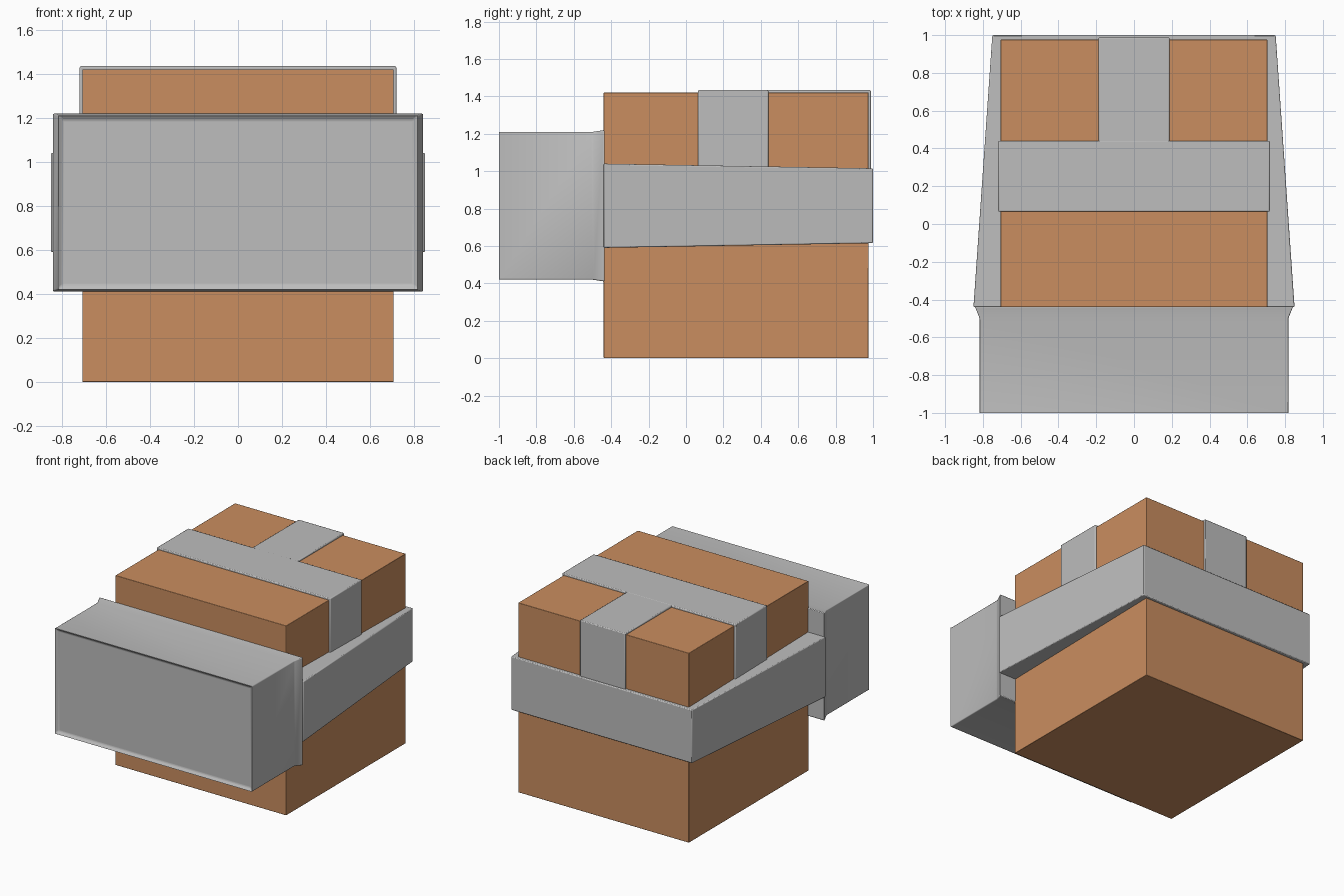
import bpy, bmesh

if "Cube" in bpy.data.objects:
    bpy.data.objects.remove(bpy.data.objects["Cube"])


def material(name, rgb):
    m = bpy.data.materials.new(name)
    m.diffuse_color = (*rgb, 1)
    m.use_nodes = True
    m.node_tree.nodes["Principled BSDF"].inputs["Base Color"].default_value = m.diffuse_color
    return m


GREY = material("strap grey", (0.51, 0.51, 0.51))
ORANGE = material("head orange", (0.59, 0.27, 0.115))


def loft(name, sections, mat, bevel=0.006):
    """Solid through rectangles (y, half_width, z_low, z_high), front to back."""
    bm = bmesh.new()
    rings = [[bm.verts.new(p) for p in ((-w, y, a), (w, y, a), (w, y, b), (-w, y, b))]
             for y, w, a, b in sections]
    front = bm.faces.new(rings[0])
    bm.faces.new(rings[-1][::-1])
    for r, s in zip(rings, rings[1:]):
        for i in range(4):
            j = (i + 1) % 4
            bm.faces.new((r[i], s[i], s[j], r[j]))
    # optional recessed panel on the front face
    if name == "visor":
        bmesh.ops.inset_region(bm, faces=[front], thickness=0.05)
        bmesh.ops.inset_region(bm, faces=[front], thickness=0.03, depth=0)
        for v in front.verts:
            v.co.y += 0.015
    bmesh.ops.recalc_face_normals(bm, faces=bm.faces)
    me = bpy.data.meshes.new(name)
    bm.to_mesh(me)
    bm.free()
    me.materials.append(mat)
    ob = bpy.data.objects.new(name, me)
    bpy.context.collection.objects.link(ob)
    mod = ob.modifiers.new("soft edges", "BEVEL")
    mod.width, mod.segments = bevel, 2
    mod.limit_method, mod.angle_limit = "ANGLE", 0.2
    bpy.context.view_layer.objects.active = ob
    ob.select_set(True)
    bpy.ops.object.shade_smooth_by_angle(angle=0.6)
    ob.select_set(False)
    return ob


# Block head
loft("head", [(-0.44, 0.707, 0, 1.42), (0.976, 0.707, 0, 1.42)], ORANGE, 0.003)

# Visor with flared rear lip and recessed front panel
loft("visor", [(-1.0, 0.817, 0.42, 1.21), (-0.5, 0.817, 0.42, 1.21),
               (-0.435, 0.843, 0.41, 1.22)], GREY)

# Tapering band around the head
loft("side_band", [(-0.44, 0.85, 0.59, 1.04), (1.0, 0.75, 0.615, 1.015)], GREY)

# Straps over the top and down to the band
loft("cross_strap", [(0.065, 0.719, 0.9, 1.434), (0.44, 0.719, 0.9, 1.434)], GREY)
loft("rear_strap", [(0.40, 0.188, 0.9, 1.433), (0.988, 0.188, 0.9, 1.433)], GREY)
